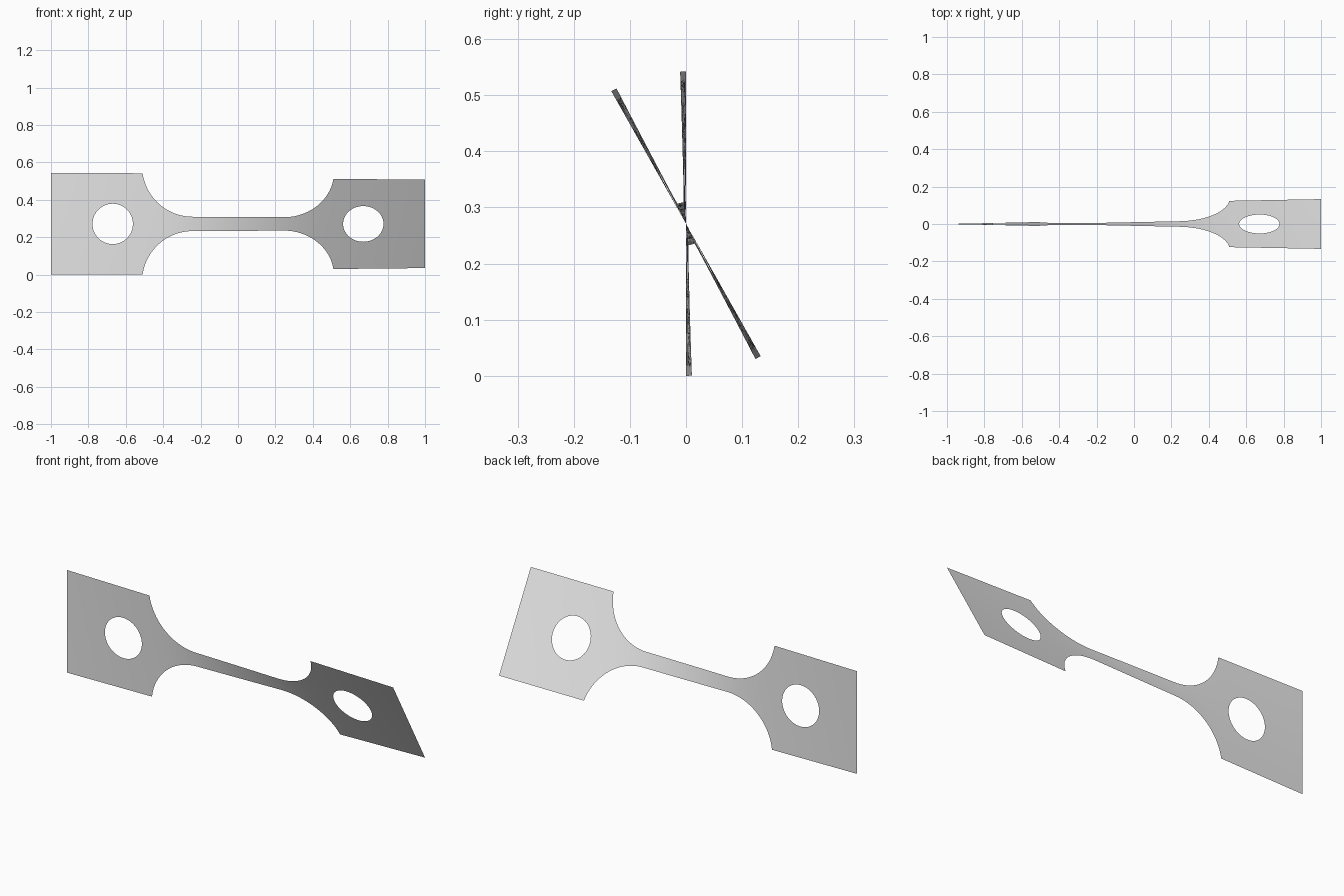
import bpy
import bmesh
from math import sin, cos, pi, radians, sqrt

if "Cube" in bpy.data.objects:
    bpy.data.objects.remove(bpy.data.objects["Cube"], do_unlink=True)

HALF = 0.271          # half width of the end plates
NECK = 0.0385         # half width of the narrow neck
FILLET = 0.27         # radius of the shoulder curves
SHOULDER = 0.51       # where the plates end
HOLE_X, HOLE_R = 0.67, 0.108
TWIST = radians(29.4)
ROWS = 4

rise = NECK + FILLET - HALF
STRAIGHT = SHOULDER - sqrt(FILLET ** 2 - rise ** 2)


def half_width(x):
    """Outline of the sheet: plate, round shoulder, neck."""
    x = abs(x)
    if x >= SHOULDER - 1e-6:
        return HALF
    if x <= STRAIGHT:
        return NECK
    return NECK + FILLET - sqrt(FILLET ** 2 - (x - STRAIGHT) ** 2)


def hole_half(x):
    """Half height of the round hole at a station."""
    d = abs(x) - HOLE_X
    return sqrt(max(0.0, HOLE_R ** 2 - d * d))


def steps(a, b, n):
    return [a + (b - a) * i / n for i in range(n)]


# Stations along one half, spaced evenly by angle around the curves
right = steps(0, STRAIGHT, 16)
top_angle = pi / 2 - abs(rise) / FILLET
right += [STRAIGHT + FILLET * sin(t) for t in steps(0, top_angle, 20)]
right += steps(SHOULDER, HOLE_X - HOLE_R, 2)
right += [HOLE_X - HOLE_R * cos(t) for t in steps(0, pi, 28)]
right += steps(HOLE_X + HOLE_R, 1, 6) + [1.0]
right = sorted(right)
stations = [-x for x in reversed(right[1:])] + right

# The sheet twists fastest where it is narrowest
angles = [0.0]
for a, b in zip(stations, stations[1:]):
    angles.append(angles[-1] + (b - a) / half_width((a + b) / 2))
angles = [TWIST * a / angles[-1] for a in angles]

# Upper and lower strips, parted by the holes
bm = bmesh.new()
for side in (1, -1):
    grid = []
    for x, angle in zip(stations, angles):
        low, high = hole_half(x), half_width(x)
        column = []
        for r in range(ROWS + 1):
            v = side * (low + (high - low) * r / ROWS)
            column.append(bm.verts.new((x, -v * sin(angle), HALF + v * cos(angle))))
        grid.append(column)
    for c, d in zip(grid, grid[1:]):
        for r in range(ROWS):
            quad = (c[r], d[r], d[r + 1], c[r + 1])
            bm.faces.new(quad if side > 0 else quad[::-1])
bmesh.ops.remove_doubles(bm, verts=bm.verts, dist=1e-5)

mesh = bpy.data.meshes.new("twisted_test_strip")
bm.to_mesh(mesh)
bm.free()
strip = bpy.data.objects.new("twisted_test_strip", mesh)
bpy.context.collection.objects.link(strip)

# Plain grey material
grey = bpy.data.materials.new("light_grey")
grey.use_nodes = True
colour = (0.8, 0.8, 0.8, 1)
grey.diffuse_color = colour
grey.node_tree.nodes["Principled BSDF"].inputs["Base Color"].default_value = colour
mesh.materials.append(grey)

bpy.ops.object.select_all(action="DESELECT")
strip.select_set(True)
bpy.context.view_layer.objects.active = strip
bpy.ops.object.shade_smooth_by_angle()
